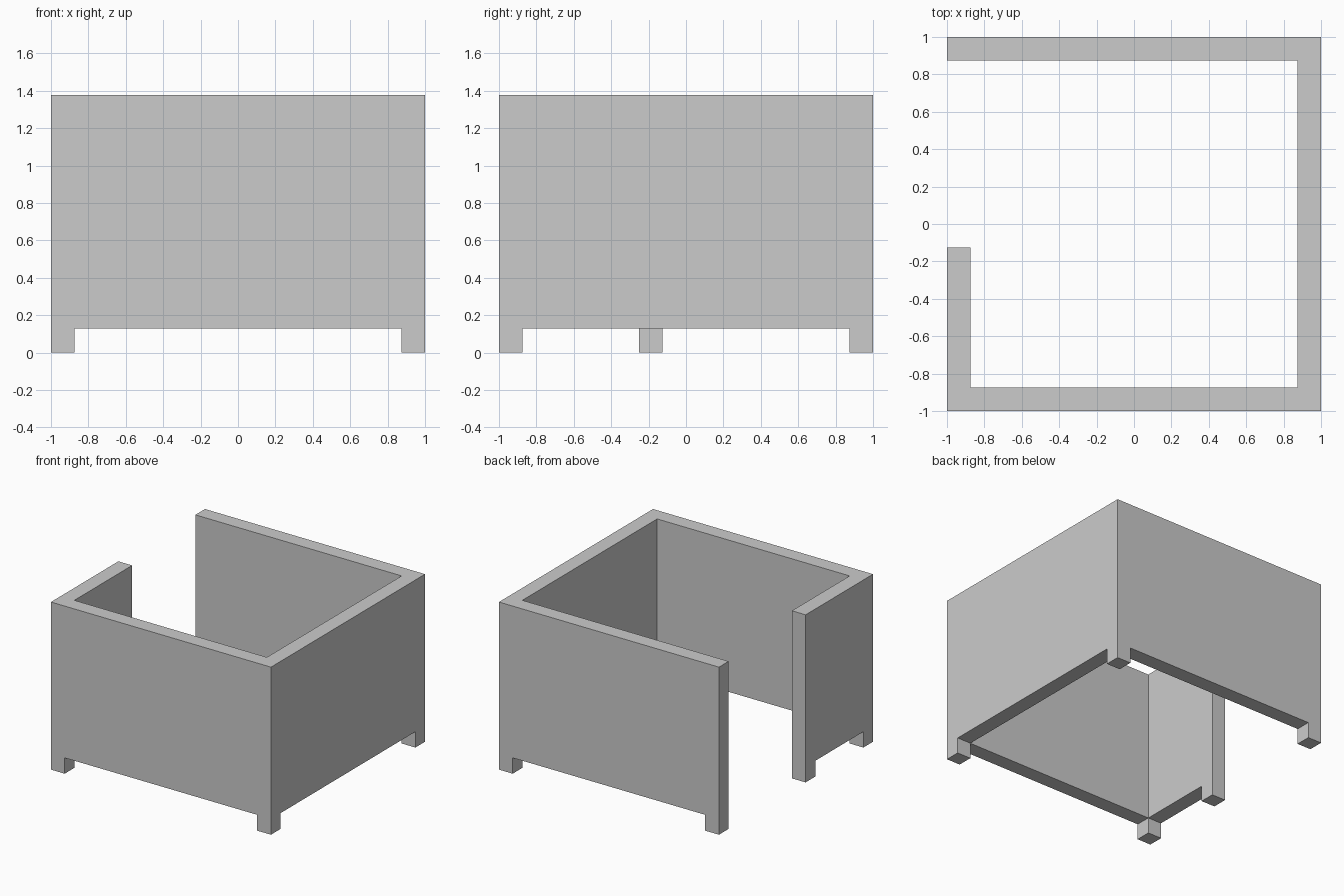
import bpy
import bmesh
from math import radians

if "Cube" in bpy.data.objects:
    bpy.data.objects.remove(bpy.data.objects["Cube"])

T = 0.125            # wall and leg thickness
I, O = 1 - T, 1.0    # inner and outer wall lines
LEG, TOP = 0.13, 1.377

# Footprint cells: (x0, x1, y0, y1)
leg_cells = [
    (-O, -I, -O, -I), (I, O, -O, -I),      # front corners
    (I, O, I, O), (-O, -I, I, O),          # back corners
    (-O, -I, -0.25, -0.125),               # beside the doorway
]
wall_cells = [
    (-I, I, -O, -I),                       # front wall
    (I, O, -I, I),                         # right wall
    (-I, I, I, O),                         # back wall
    (-O, -I, -I, -0.25),                   # short left wall
]

bm = bmesh.new()


def add_cell(x0, x1, y0, y1):
    corners = ((x0, y0), (x1, y0), (x1, y1), (x0, y1))
    return bm.faces.new([bm.verts.new((x, y, LEG)) for x, y in corners])


for cell in leg_cells + wall_cells:
    add_cell(*cell)
bmesh.ops.remove_doubles(bm, verts=bm.verts[:], dist=1e-4)

# Walls: raise the whole footprint
up = bmesh.ops.extrude_face_region(bm, geom=bm.faces[:], use_keep_orig=True)
for v in (g for g in up["geom"] if isinstance(g, bmesh.types.BMVert)):
    v.co.z = TOP


# Legs: pull the leg cells down to the floor
def is_leg(face):
    c = face.calc_center_median()
    return abs(c.z - LEG) < 1e-4 and any(
        x0 < c.x < x1 and y0 < c.y < y1 for x0, x1, y0, y1 in leg_cells)


down = bmesh.ops.extrude_discrete_faces(bm, faces=[f for f in bm.faces if is_leg(f)])
for f in down["faces"]:
    for v in f.verts:
        v.co.z = 0

# Merge flush faces so legs and walls read as one surface
bmesh.ops.recalc_face_normals(bm, faces=bm.faces[:])
bmesh.ops.dissolve_limit(bm, angle_limit=radians(1), verts=bm.verts[:], edges=bm.edges[:])

mesh = bpy.data.meshes.new("walls_with_legs")
bm.to_mesh(mesh)
bm.free()
bpy.context.collection.objects.link(bpy.data.objects.new("walls_with_legs", mesh))
